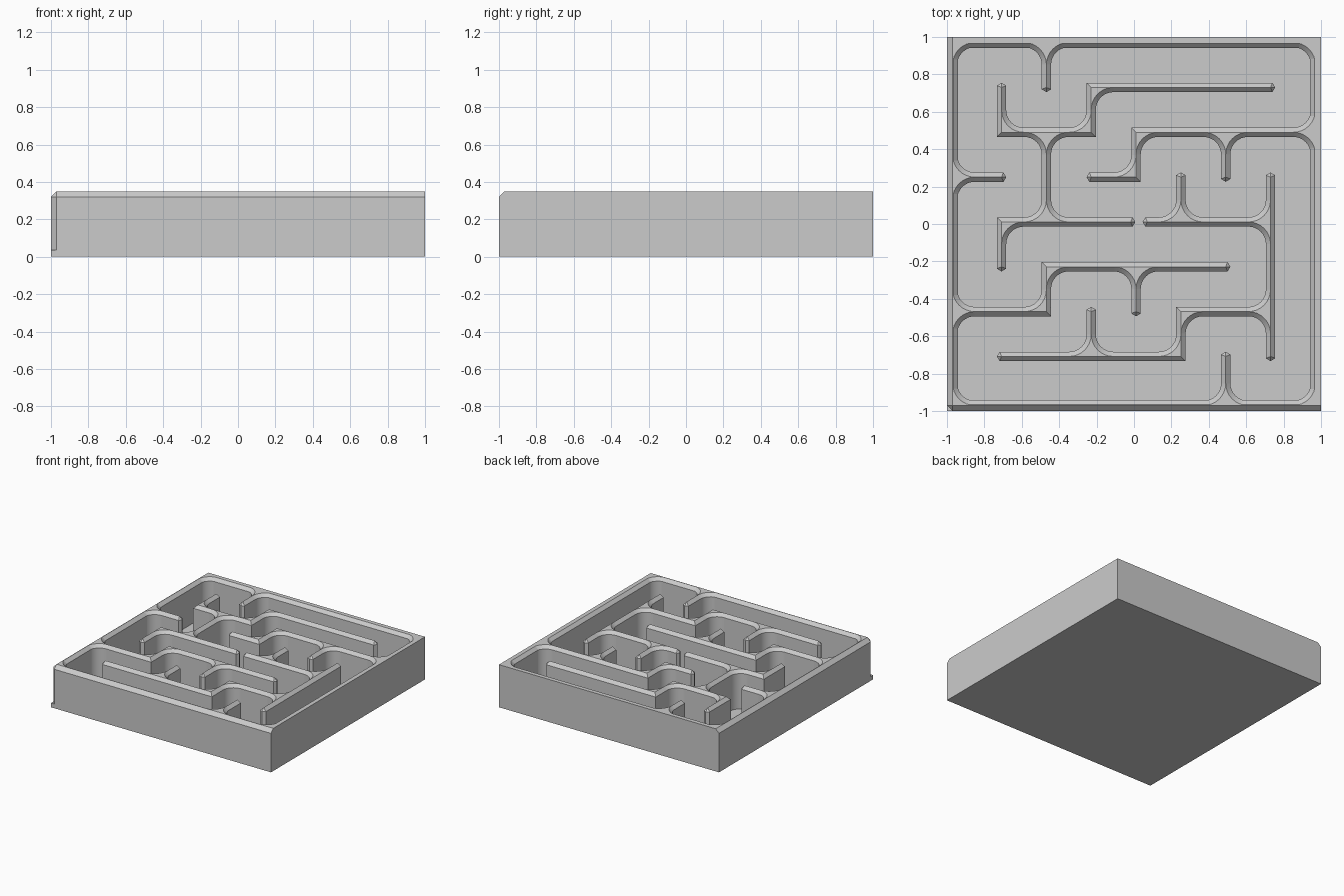
import bpy
import bmesh
import math
from mathutils import Vector

cube = bpy.data.objects.get("Cube")
if cube:
    bpy.data.objects.remove(cube, do_unlink=True)

FLOOR, TOP = 0.035, 0.35      # floor height and wall height
HALF = 0.025                  # half wall thickness, also the top chamfer
RADIUS = 0.093                # rounding of the inner corners
EDGE = 4                      # grid index of the outer walls
STEPS = 8

grey = bpy.data.materials.new("plain grey")
grey.use_nodes = True
grey.diffuse_color = (0.6, 0.6, 0.6, 1)
grey.node_tree.nodes["Principled BSDF"].inputs["Base Color"].default_value = grey.diffuse_color


def finish(bm, name):
    bmesh.ops.remove_doubles(bm, verts=bm.verts, dist=1e-5)
    bmesh.ops.recalc_face_normals(bm, faces=bm.faces)
    mesh = bpy.data.meshes.new(name)
    bm.to_mesh(mesh)
    bm.free()
    mesh.materials.append(grey)
    obj = bpy.data.objects.new(name, mesh)
    bpy.context.collection.objects.link(obj)
    bpy.ops.object.select_all(action="DESELECT")
    obj.select_set(True)
    bpy.context.view_layer.objects.active = obj
    bpy.ops.object.shade_smooth_by_angle(angle=math.radians(30))
    return obj


def ring(bm, points, z):
    return [bm.verts.new((p[0], p[1], z)) for p in points]


def bridge(bm, low, high):
    n = len(low)
    for i in range(n):
        j = (i + 1) % n
        bm.faces.new((low[i], low[j], high[j], high[i]))


def at(k):
    """Position of a grid line."""
    return math.copysign(0.97, k) if abs(k) == EDGE else 0.011 + 0.2397 * k


# Base plate
bm = bmesh.new()
square = [(-1, -1), (1, -1), (1, 1), (-1, 1)]
low, high = ring(bm, square, 0), ring(bm, square, FLOOR)
bridge(bm, low, high)
bm.faces.new(low)
bm.faces.new(high)
finish(bm, "base_plate")


# Outer wall: bevelled on two outer sides and on their shared corner
def outline(lo, hi, cut=0.0):
    return [(lo + cut, lo), (hi, lo), (hi, hi), (lo, hi), (lo, lo + cut)]


bm = bmesh.new()
sections = [(outline(-1, 1, 0.03), FLOOR), (outline(-1, 1, 0.03), TOP - 0.03),
            (outline(-0.97, 1), TOP), (outline(-0.966, 0.965), TOP),
            (outline(-0.94, 0.94), TOP - 0.025), (outline(-0.94, 0.94), FLOOR)]
rings = [ring(bm, pts, z) for pts, z in sections]
for i, low in enumerate(rings):
    bridge(bm, low, rings[(i + 1) % len(rings)])
bmesh.ops.remove_doubles(bm, verts=bm.verts, dist=1e-5)
bmesh.ops.dissolve_degenerate(bm, edges=bm.edges, dist=1e-5)
finish(bm, "outer_wall")

# Maze walls on the grid: axis, grid line, start, end
walls = [
    ("y", -2, 3, 4), ("y", -3, 2, 3), ("x", 2, -3, -1), ("y", -1, 2, 3),
    ("x", 3, -1, 3), ("y", -2, 0, 2), ("x", 0, -3, -0.12), ("y", -3, -1, 0),
    ("x", 1, -4, -3), ("x", 1, -1, 0), ("y", 0, 1, 2), ("x", 2, 0, 4),
    ("y", 2, 1, 2), ("x", 0, 0.25, 3), ("y", 1, 0, 1), ("y", 3, -3, 1),
    ("x", -2, 1, 3), ("y", 1, -3, -2), ("x", -3, -3, 1), ("y", -1, -3, -2),
    ("x", -2, -4, -2), ("y", -2, -2, -1), ("x", -1, -2, 2), ("y", 0, -2, -1),
    ("y", 2, -4, -3),
]
borders = [(axis, side, -EDGE, EDGE) for axis in "xy" for side in (-EDGE, EDGE)]

# Directions in which walls leave each grid point
arms = {}
for axis, line, a, b in walls + borders:
    for k in range(-EDGE, EDGE + 1):
        if a <= k <= b:
            node = (k, line) if axis == "x" else (line, k)
            found = arms.setdefault(node, set())
            if k < b:
                found.add((axis, 1))
            if k > a:
                found.add((axis, -1))


def wall_end(axis, line, k, way):
    """Plan points around one end: square at a joint, pointed if free."""
    node = (k, line) if axis == "x" else (line, k)
    p = at(k)
    if len(arms.get(node, ())) > 1:
        return [(p + way * HALF, -way * HALF), (p + way * HALF, way * HALF)]
    near = p + way * HALF * 0.4
    return [(near, -way * HALF), (p + way * HALF, 0), (near, way * HALF)]


bm = bmesh.new()
for axis, line, a, b in walls:
    plan = wall_end(axis, line, b, 1) + wall_end(axis, line, a, -1)
    ridge = [(min(max(u, at(a)), at(b)), 0) for u, v in plan]

    def place(points):
        c = at(line)
        return [(u, c + v) if axis == "x" else (c + v, u) for u, v in points]

    foot = ring(bm, place(plan), FLOOR - 0.005)
    shoulder = ring(bm, place(plan), TOP - HALF)
    bridge(bm, foot, shoulder)
    bm.faces.new(foot)
    # Hipped top running up to the ridge
    ends = {p: bm.verts.new((*p, TOP)) for p in place(ridge)}
    tops = [ends[p] for p in place(ridge)]
    for i, v in enumerate(shoulder):
        j = (i + 1) % len(shoulder)
        corners = [v, shoulder[j], tops[j]]
        if tops[i] is not tops[j]:
            corners.append(tops[i])
        bm.faces.new(corners)
finish(bm, "maze_walls")

# Rounded fillings wherever two walls meet at an inner corner
bm = bmesh.new()
for (kx, ky), found in arms.items():
    for sx in (-1, 1):
        for sy in (-1, 1):
            if ("x", sx) not in found or ("y", sy) not in found:
                continue
            node = Vector((at(kx), at(ky)))
            centre = node + (RADIUS + HALF) * Vector((sx, sy))

            def arc(r):
                angles = [math.pi / 2 * i / STEPS for i in range(STEPS + 1)]
                return [centre - r * Vector((sx * math.cos(t), sy * math.sin(t)))
                        for t in angles]

            foot = ring(bm, [node] + arc(RADIUS), FLOOR - 0.005)
            shoulder = ring(bm, [node] + arc(RADIUS), TOP - HALF)
            crest = ring(bm, [node] + arc(RADIUS + HALF), TOP)
            bridge(bm, foot, shoulder)
            bridge(bm, shoulder, crest)
            for i in range(1, STEPS + 1):
                bm.faces.new((crest[0], crest[i], crest[i + 1]))
            bm.faces.new(foot)
finish(bm, "corner_fillets")
